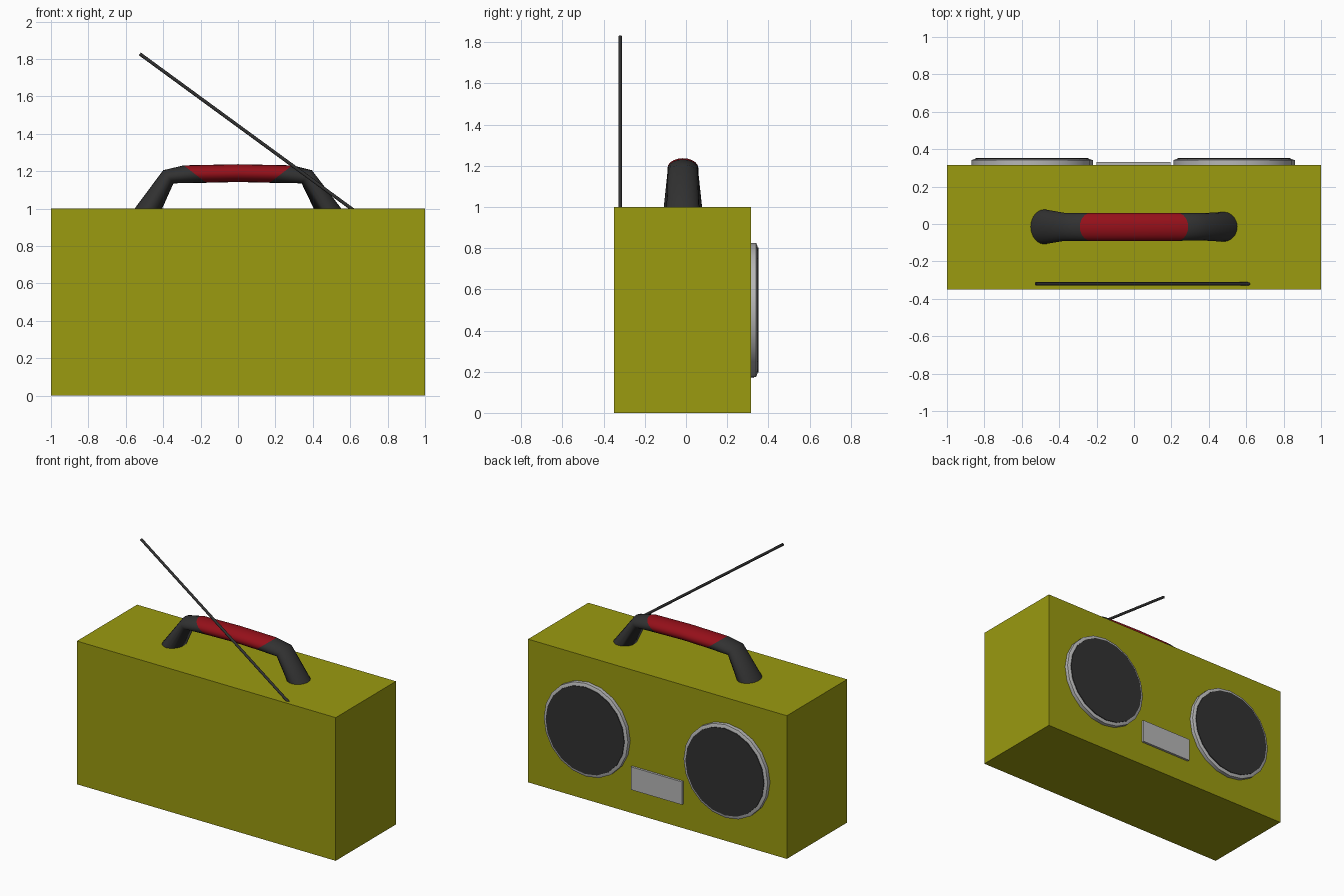
import bpy, bmesh
from math import sin, cos, pi

if "Cube" in bpy.data.objects:
    bpy.data.objects.remove(bpy.data.objects["Cube"])


def material(name, rgb):
    m = bpy.data.materials.new(name)
    m.diffuse_color = (*rgb, 1)
    m.use_nodes = True
    m.node_tree.nodes["Principled BSDF"].inputs["Base Color"].default_value = m.diffuse_color
    return m


olive = material("olive", (0.325, 0.325, 0.005))
silver = material("silver", (0.47, 0.47, 0.47))
dark = material("dark", (0.031, 0.031, 0.031))
red = material("red", (0.3, 0.005, 0.01))


def box(name, lo, hi, mat):
    bpy.ops.mesh.primitive_cube_add(size=1, location=[(a + b) / 2 for a, b in zip(lo, hi)])
    o = bpy.context.object
    o.name = name
    o.scale = [b - a for a, b in zip(lo, hi)]
    bpy.ops.object.transform_apply(location=False, rotation=False, scale=True)
    o.data.materials.append(mat)


def loft(name, rings, mats, mat_of_span=lambda i: 0, smooth=0.6):
    """Skin a list of closed rings and cap both ends."""
    bm = bmesh.new()
    loops = [[bm.verts.new(p) for p in ring] for ring in rings]
    n = len(loops[0])
    for i in range(len(loops) - 1):
        a, b = loops[i], loops[i + 1]
        for k in range(n):
            f = bm.faces.new((a[k], a[(k + 1) % n], b[(k + 1) % n], b[k]))
            f.material_index = mat_of_span(i)
    bm.faces.new(loops[0])
    bm.faces.new(loops[-1])
    bmesh.ops.recalc_face_normals(bm, faces=bm.faces[:])
    me = bpy.data.meshes.new(name)
    bm.to_mesh(me)
    bm.free()
    for m in mats:
        me.materials.append(m)
    o = bpy.data.objects.new(name, me)
    bpy.context.collection.objects.link(o)
    bpy.ops.object.select_all(action='DESELECT')
    o.select_set(True)
    bpy.context.view_layer.objects.active = o
    bpy.ops.object.shade_smooth_by_angle(angle=smooth)


def disc(name, cx, cz, profile, mat, n=20):
    rings = [[(cx + r * cos(2 * pi * k / n), y, cz + r * sin(2 * pi * k / n))
              for k in range(n)] for r, y in profile]
    loft(name, rings, [mat])


# Case and front panel
box("case", (-1, -0.35, 0), (1, 0.315, 1), olive)
box("display_panel", (-0.2, 0.30, 0.17), (0.195, 0.331, 0.33), silver)

# Speakers: silver rim with a raised dark cone cover
for side, cx in (("left", -0.545), ("right", 0.535)):
    disc(side + "_speaker_rim", cx, 0.5, [(0.325, 0.30), (0.325, 0.341), (0.31, 0.347)], silver)
    disc(side + "_speaker_cover", cx, 0.5, [(0.303, 0.335), (0.303, 0.352)], dark)

# Handle: elliptical sections given by outer point, inner point and half width
sections = [
    ((-0.56, 0.99), (-0.41, 0.99), 0.094),
    ((-0.40, 1.205), (-0.345, 1.135), 0.075),
    ((-0.29, 1.231), (-0.17, 1.138), 0.075),
    ((0, 1.237), (0, 1.142), 0.075),
    ((0.29, 1.231), (0.17, 1.138), 0.075),
    ((0.395, 1.205), (0.34, 1.135), 0.073),
    ((0.56, 0.99), (0.41, 0.99), 0.08),
]
rings = []
for (ox, oz), (ix, iz), w in sections:
    ring = []
    for k in range(20):
        t = 2 * pi * k / 20
        u = (1 + cos(t)) / 2
        ring.append((ix + (ox - ix) * u, -0.015 + w * sin(t), iz + (oz - iz) * u))
    rings.append(ring)
loft("handle", rings, [dark, red], lambda i: 1 if i in (2, 3) else 0, 1.2)

# Antenna: thin slanted rod
dx, dz = -0.807, 0.590
rod = []
for x, z in ((0.62, 0.99), (-0.525, 1.827)):
    rod.append([(x + 0.009 * cos(t) * dz, -0.32 + 0.009 * sin(t), z - 0.009 * cos(t) * dx)
                for t in (2 * pi * k / 12 for k in range(12))])
loft("antenna", rod, [dark])
